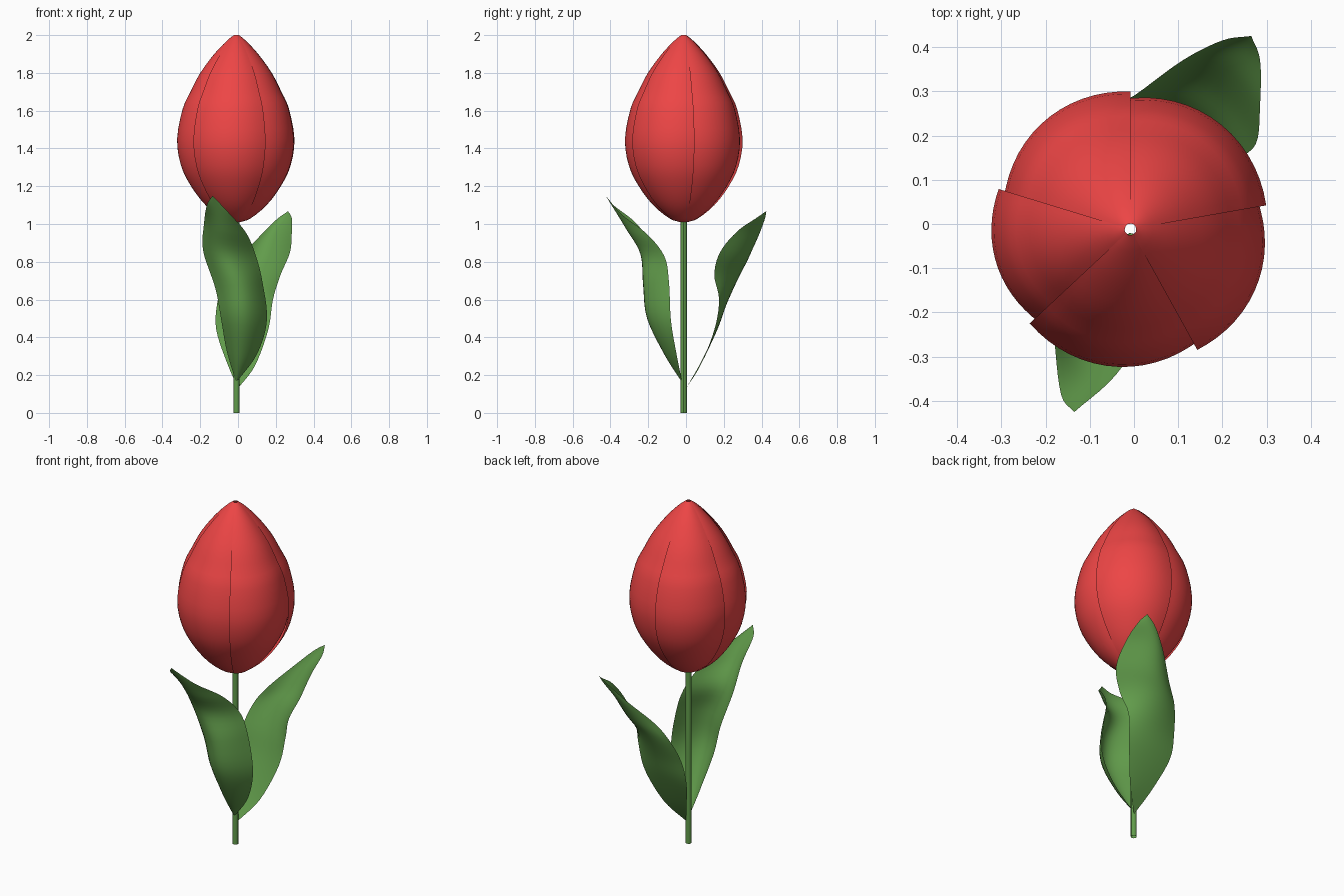
import bpy
from math import cos, sin, radians
from mathutils import Vector

if "Cube" in bpy.data.objects:
    bpy.data.objects.remove(bpy.data.objects["Cube"])


def material(name, color):
    m = bpy.data.materials.new(name)
    m.diffuse_color = (*color, 1)
    m.use_nodes = True
    m.node_tree.nodes["Principled BSDF"].inputs["Base Color"].default_value = m.diffuse_color
    return m


RED = material("petal_red", (0.85, 0.06, 0.06))
GREEN = material("leaf_green", (0.12, 0.33, 0.07))
CX, CY = -0.008, -0.012


def spline(points, steps):
    """Smooth curve through the given points."""
    p = [Vector(q) for q in points]
    p = [2 * p[0] - p[1]] + p + [2 * p[-1] - p[-2]]
    out = []
    for i in range(1, len(p) - 2):
        a, b, c, d = p[i - 1:i + 3]
        for k in range(steps):
            t = k / steps
            out.append(0.5 * (2 * b + (c - a) * t + (2 * a - 5 * b + 4 * c - d) * t ** 2
                              + (3 * b - a - 3 * c + d) * t ** 3))
    return out + [p[-2]]


def sheet(name, rows, mat):
    """Smooth grid surface from equal-length rows of points."""
    n = len(rows[0])
    verts = [v for r in rows for v in r]
    faces = [(j * n + i, j * n + i + 1, (j + 1) * n + i + 1, (j + 1) * n + i)
             for j in range(len(rows) - 1) for i in range(n - 1)]
    me = bpy.data.meshes.new(name)
    me.from_pydata(verts, [], faces)
    me.polygons.foreach_set("use_smooth", [True] * len(faces))
    me.materials.append(mat)
    ob = bpy.data.objects.new(name, me)
    bpy.context.collection.objects.link(ob)
    return ob


# Stem: open tube
sheet("stem", [[(CX + 0.016 * cos(radians(a)), CY + 0.016 * sin(radians(a)), z)
                for a in range(0, 361, 30)] for z in (0, 0.5, 1.03)], GREEN)

# Petals: five overlapping sheets, clockwise edge outside
profile = spline([(.02, 0, 1.01), (.075, 0, 1.03), (.16, 0, 1.10), (.235, 0, 1.2),
                  (.287, 0, 1.31), (.307, 0, 1.45), (.278, 0, 1.61), (.238, 0, 1.7),
                  (.187, 0, 1.8), (.115, 0, 1.9), (.05, 0, 1.97), (.013, 0, 2.0)], 3)
seams = [-61, 10, 90, 163, 223, 299]
for k in range(5):
    start, span = seams[k], seams[k + 1] - seams[k]
    rows = []
    for p in profile:
        row = []
        for i in range(19):
            u = i / 18 * 1.25
            a = radians(start + span * u)
            r = p.x * (1.015 - 0.05 * u + 0.03 * sin(min(u, 1) * 3.1416))
            row.append((CX + r * cos(a), CY + r * sin(a), p.z))
        rows.append(row)
    sheet(f"petal_{k + 1}", rows, RED)


# Leaves: left edge, midrib and right edge curves, joined by curved cross-sections
def leaf(name, base, stations, tip):
    edges = [spline([base] + [s[e] for s in stations] + [tip], 5) for e in range(3)]
    rows = []
    for l, m, r in zip(*edges):
        rows.append([l * (2 * (t - .5) * (t - 1)) + m * (4 * t * (1 - t)) + r * (2 * t * (t - .5))
                     for t in (i / 12 for i in range(13))])
    sheet(name, rows, GREEN)


leaf("front_leaf", (-.01, -.02, .16), [
    ((-.06, -.06, .33), (.01, -.115, .31), (.10, -.05, .31)),
    ((-.09, -.13, .50), (.03, -.205, .50), (.153, -.08, .49)),
    ((-.12, -.15, .66), (.01, -.225, .68), (.13, -.09, .69)),
    ((-.185, -.17, .86), (-.06, -.24, .84), (.095, -.115, .83)),
    ((-.18, -.26, 1.0), (-.08, -.315, .97), (.045, -.21, .95)),
    ((-.165, -.385, 1.1), (-.10, -.375, 1.07), (-.04, -.34, 1.05)),
], (-.135, -.425, 1.15))

leaf("back_leaf", (0, 0, .13), [
    ((-.06, .08, .27), (.02, .085, .27), (.09, .075, .25)),
    ((-.115, .16, .44), (.03, .165, .44), (.16, .15, .44)),
    ((-.11, .20, .58), (.06, .215, .58), (.185, .175, .60)),
    ((-.07, .25, .71), (.10, .27, .72), (.225, .15, .73)),
    ((0, .29, .81), (.15, .32, .82), (.275, .18, .85)),
    ((.11, .37, .93), (.20, .37, .94), (.285, .27, .96)),
    ((.20, .415, 1.02), (.245, .405, 1.02), (.285, .37, 1.03)),
], (.265, .425, 1.068))
